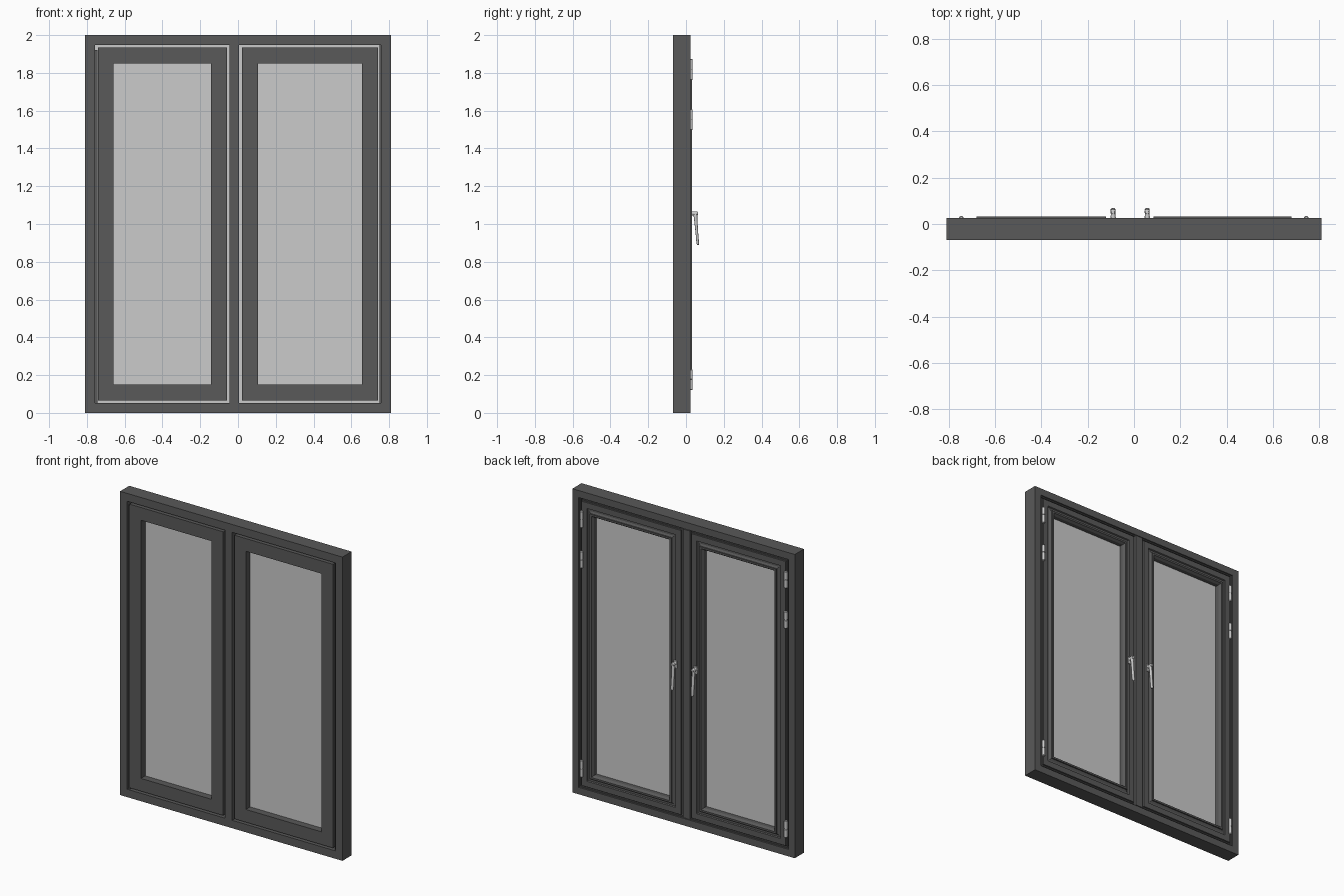
import bpy, bmesh, math

if "Cube" in bpy.data.objects:
    bpy.data.objects.remove(bpy.data.objects["Cube"])

dark = bpy.data.materials.new("dark_frame")
dark.diffuse_color = (0.1, 0.1, 0.1, 1)
dark.use_nodes = True
dark.node_tree.nodes["Principled BSDF"].inputs["Base Color"].default_value = dark.diffuse_color


def make(name, bm, mat=None, smooth=False):
    bmesh.ops.recalc_face_normals(bm, faces=bm.faces)
    me = bpy.data.meshes.new(name)
    bm.to_mesh(me)
    bm.free()
    ob = bpy.data.objects.new(name, me)
    bpy.context.collection.objects.link(ob)
    if mat:
        me.materials.append(mat)
    if smooth:
        bpy.context.view_layer.objects.active = ob
        ob.select_set(True)
        bpy.ops.object.shade_smooth_by_angle(angle=math.radians(40))
        ob.select_set(False)
    return ob


def skin(bm, rings, closed=False):
    """Join matching vertex loops with quads."""
    n = len(rings[0])
    for i in range(len(rings) if closed else len(rings) - 1):
        a, b = rings[i], rings[(i + 1) % len(rings)]
        for j in range(n):
            k = (j + 1) % n
            bm.faces.new((a[j], a[k], b[k], b[j]))
    if not closed:
        bm.faces.new(rings[0])
        bm.faces.new(rings[-1])


def mitred_ring(name, x0, x1, z0, z1, profile, mat=None):
    """Sweep an (inset, y) profile around a rectangle."""
    bm = bmesh.new()
    corners = [(x0, z0, 1, 1), (x1, z0, -1, 1), (x1, z1, -1, -1), (x0, z1, 1, -1)]
    rings = [[bm.verts.new((x + sx * d, y, z + sz * d)) for d, y in profile]
             for x, z, sx, sz in corners]
    skin(bm, rings, closed=True)
    return make(name, bm, mat)


def box(name, x0, x1, y0, y1, z0, z1, mat=None):
    bm = bmesh.new()
    rings = [[bm.verts.new((x, y, z)) for x, y in
              ((x0, y0), (x1, y0), (x1, y1), (x0, y1))] for z in (z0, z1)]
    skin(bm, rings)
    return make(name, bm, mat)


def loft(name, x, sections, n=16):
    """Vertical loft of ellipses given as (y, z, rx, ry)."""
    bm = bmesh.new()
    rings = [[bm.verts.new((x + rx * math.cos(2 * math.pi * i / n),
                            y + ry * math.sin(2 * math.pi * i / n), z))
              for i in range(n)] for y, z, rx, ry in sections]
    skin(bm, rings)
    return make(name, bm, None, True)


# Outer frame with a small step on the room side, and the mullion
mitred_ring("outer_frame", -0.81, 0.81, 0, 2,
            [(0, -0.07), (0.052, -0.07), (0.052, 0.015), (0.046, 0.015),
             (0.046, 0.025), (0, 0.025)], dark)
box("mullion", -0.046, 0.006, -0.07, 0.025, 0.05, 1.95, dark)

sash_profile = [(0, -0.07), (0.084, -0.07), (0.084, 0.018), (0.074, 0.033),
                (0.062, 0.033), (0.062, 0.025), (0.05, 0.018), (0.04, 0.018),
                (0.036, 0.025), (-0.002, 0.025), (-0.002, 0.014),
                (-0.009, 0.014), (-0.009, -0.008), (0, -0.008)]

# Sashes, glass panes and the pale seal visible in the front gap
for side, x0, x1, o0, o1 in (("left", -0.742, -0.059, -0.759, -0.045),
                             ("right", 0.022, 0.741, 0.005, 0.759)):
    mitred_ring(side + "_sash", x0, x1, 0.066, 1.934, sash_profile, dark)
    box(side + "_glass", x0 + 0.08, x1 - 0.08, -0.025, -0.008, 0.145, 1.855)
    mitred_ring(side + "_seal", o0, o1, 0.05, 1.95,
                [(0, -0.025), (0.02, -0.025), (0.02, -0.012), (0, -0.012)])

# Dark cover strips on the hinge-side gaps
box("left_cover_strip", -0.757, -0.744, -0.06, -0.025, 0.05, 1.92, dark)
box("right_cover_strip", 0.75, 0.759, -0.06, -0.025, 0.05, 1.95, dark)

# Hinges: two knuckles on a thin pin with rounded ends
for side, x in (("left", -0.745), ("right", 0.743)):
    for k, z in enumerate((0.12, 1.497, 1.762)):
        s = [(0, 0.006), (0.004, 0.01), (0.053, 0.01), (0.054, 0.008),
             (0.058, 0.008), (0.059, 0.01), (0.108, 0.01), (0.112, 0.006)]
        loft(f"{side}_hinge_{k + 1}", x, [(0.0255, z + h, r, r) for h, r in s])

# Handles: rose plate, neck and tapered lever
for side, x in (("left", -0.09), ("right", 0.057)):
    box(side + "_handle_plate", x - 0.012, x + 0.012, 0.023, 0.03, 1.025, 1.072)
    bm = bmesh.new()
    rings = [[bm.verts.new((x + r * math.cos(math.pi * i / 8), y,
                            1.056 + r * math.sin(math.pi * i / 8)))
              for i in range(16)]
             for y, r in ((0.025, 0.012), (0.04, 0.01), (0.058, 0.011), (0.063, 0.008))]
    skin(bm, rings)
    make(side + "_handle_neck", bm, None, True)
    loft(side + "_handle_lever", x,
         [(0.05, 1.066, 0.007, 0.007), (0.049, 1.058, 0.011, 0.011),
          (0.051, 1.03, 0.01, 0.009), (0.057, 0.96, 0.01, 0.007),
          (0.062, 0.9, 0.011, 0.007), (0.063, 0.889, 0.007, 0.005)])
